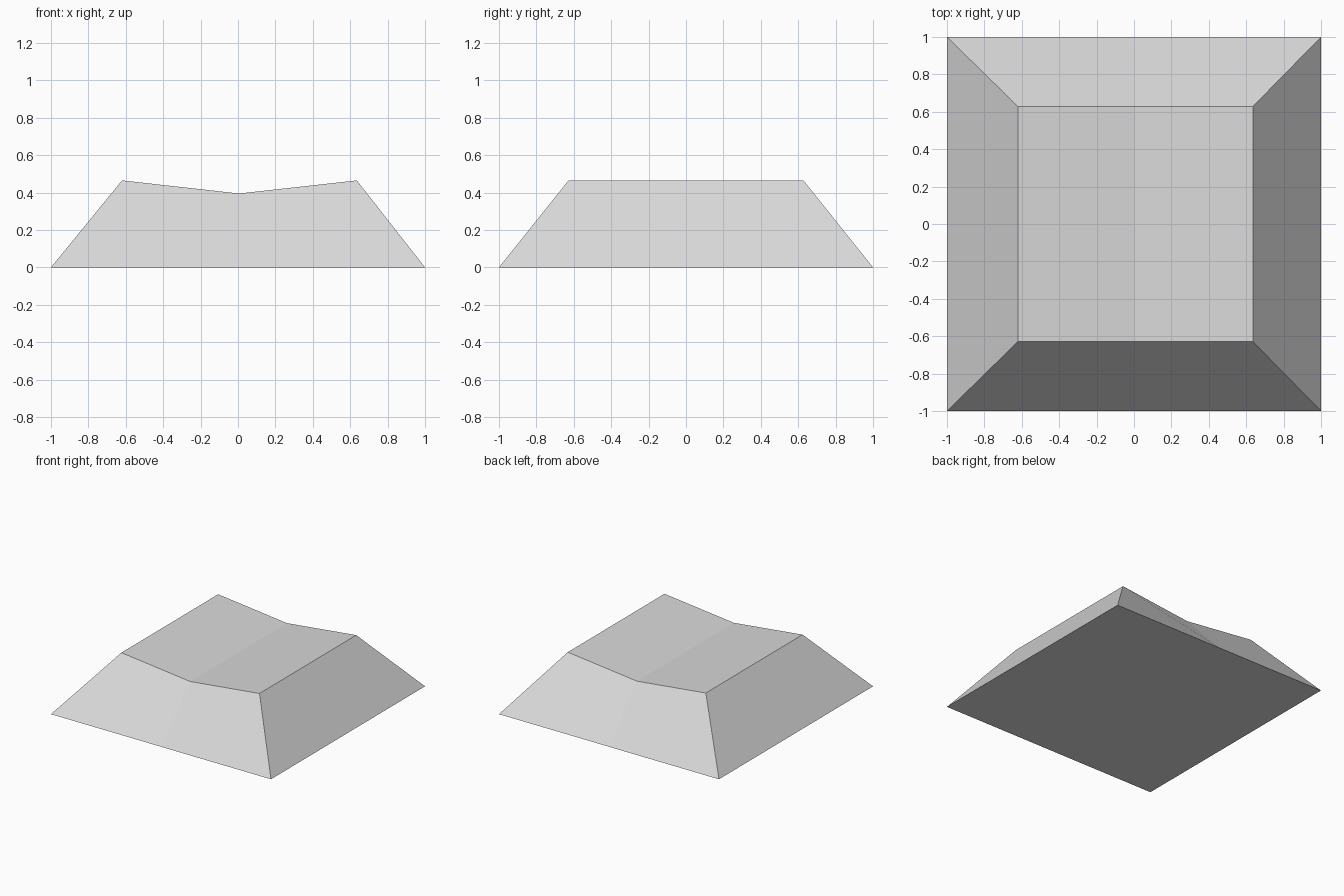
import bpy
import bmesh

cube = bpy.data.objects.get("Cube")
if cube:
    bpy.data.objects.remove(cube, do_unlink=True)

# Plain grey surface
grey = bpy.data.materials.new("light grey")
grey.use_nodes = True
colour = (0.7, 0.7, 0.7, 1)
grey.diffuse_color = colour
grey.node_tree.nodes["Principled BSDF"].inputs["Base Color"].default_value = colour

# Columns across the block: base x, top x, top height
columns = [(-1, -0.62, 0.465), (0, 0.005, 0.395), (1, 0.635, 0.465)]
base_y, top_y = 1, 0.628

bm = bmesh.new()
# One four-cornered ring per column: front base, back base, back top, front top
rings = [
    [bm.verts.new(p) for p in (
        (base_x, -base_y, 0), (base_x, base_y, 0),
        (top_x, top_y, height), (top_x, -top_y, height))]
    for base_x, top_x, height in columns
]

# Underside, back, top and front strips between neighbouring columns
for a, b in zip(rings, rings[1:]):
    for i in range(4):
        j = (i + 1) % 4
        bm.faces.new((a[i], a[j], b[j], b[i]))

# Sloping ends
bm.faces.new(rings[0])
bm.faces.new(rings[-1])
bmesh.ops.recalc_face_normals(bm, faces=bm.faces)

# Block with a shallow valley running front to back
mesh = bpy.data.meshes.new("tapered_block")
bm.to_mesh(mesh)
bm.free()
mesh.materials.append(grey)
block = bpy.data.objects.new("tapered_block", mesh)
bpy.context.collection.objects.link(block)
